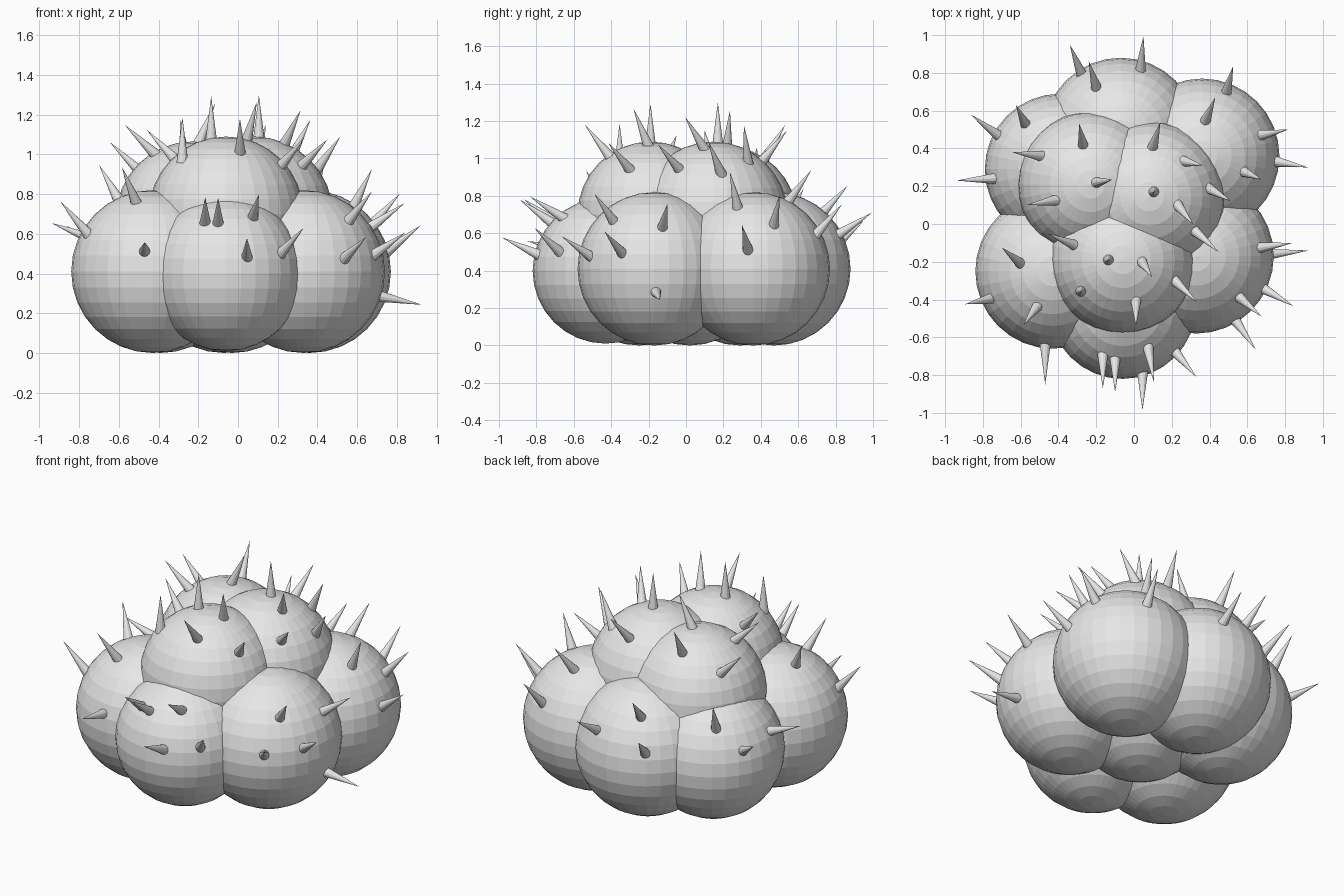
import bpy
from math import sqrt
from mathutils import Vector

SPIKE_LENGTH = 0.21
SPIKE_RADIUS = 0.03
SUNK = 0.02

default_cube = bpy.data.objects.get("Cube")
if default_cube:
    bpy.data.objects.remove(default_cube, do_unlink=True)

# Single pale grey colour
grey = bpy.data.materials.new("pale_grey")
grey.use_nodes = True
grey.diffuse_color = (0.8, 0.8, 0.8, 1)
shader = next(n for n in grey.node_tree.nodes if n.type == "BSDF_PRINCIPLED")
shader.inputs["Base Color"].default_value = grey.diffuse_color


def finish(name):
    """Name the newest object and give it the grey material."""
    obj = bpy.context.object
    obj.name = name
    obj.data.materials.append(grey)
    return obj


def add_spike(name, center, radius, x, y, lean_x, lean_y, side=1):
    """Cone standing on the ball above (or below) x, y and leaning outward."""
    dx, dy = x - center.x, y - center.y
    rise = sqrt(max(radius ** 2 - dx * dx - dy * dy, 0))
    base = Vector((x, y, center.z + side * rise))
    lift = sqrt(max(SPIKE_LENGTH ** 2 - lean_x ** 2 - lean_y ** 2, 0))
    direction = Vector((lean_x, lean_y, side * lift)).normalized()
    middle = base + direction * (SPIKE_LENGTH - SUNK) / 2
    bpy.ops.mesh.primitive_cone_add(
        vertices=12, radius1=SPIKE_RADIUS, radius2=0,
        depth=SPIKE_LENGTH + SUNK, location=middle,
        rotation=direction.to_track_quat("Z", "Y").to_euler())
    finish(name)


def add_lobe(name, center, radius, spikes=()):
    """Faceted ball with its own spikes: base x, base y, lean x, lean y."""
    center = Vector(center)
    bpy.ops.mesh.primitive_uv_sphere_add(
        segments=32, ring_count=16, radius=radius, location=center)
    finish(name + "_lobe")
    for spike in spikes:
        add_spike(name + "_spike", center, radius, *spike)


# Lower ring of lobes around a hidden core
add_lobe("core", (-0.03, 0.02, 0.4), 0.4)
add_lobe("front", (-0.06, -0.43, 0.4), 0.39, [
    (-.165, -.7, 0, -.17),
    (-.1, -.72, 0, -.17),
    (.075, -.66, .03, -.175),
    (.045, -.795, 0, -.19),
    (.22, -.68, .11, -.13)])
add_lobe("front_right", (-0.43, -0.25, 0.41), 0.41, [
    (-.605, -.205, -.095, .08),
    (-.76, -.395, -.135, -.03),
    (-.515, -.44, -.07, -.095),
    (-.47, -.645, 0, -.205)])
add_lobe("front_left", (0.33, -0.17, 0.41), 0.41, [
    (.56, -.39, .115, -.1),
    (.69, -.345, .155, -.09),
    (.54, -.515, .105, -.15),
    (.67, -.125, .17, .025),
    (.72, -.16, .205, .02, -1)])
add_lobe("back_left", (0.36, 0.36, 0.41), 0.41, [
    (.49, .7, .035, .135),
    (.38, .55, .05, .12),
    (.675, .47, .14, .03),
    (.755, .33, .165, -.03),
    (.585, .275, .09, -.04)])
add_lobe("back", (-0.07, 0.47, 0.41), 0.41, [
    (-.28, .8, -.06, .15),
    (-.2, .725, -.04, .14),
    (.035, .82, .015, .175)])
add_lobe("back_right", (-0.39, 0.29, 0.4), 0.4, [
    (-.575, .53, -.05, .1),
    (-.72, .47, -.145, .11),
    (-.745, .24, -.195, -.01)])

# Three lobes stacked on top
add_lobe("top_front", (-0.06, -0.19, 0.7), 0.39, [
    (-.32, -.11, -.14, .06),
    (-.135, -.19, 0, 0),
    (.045, -.205, .05, -.075),
    (.22, -.305, .115, -.11),
    (-.28, -.355, 0, 0),
    (.01, -.41, 0, -.13)])
add_lobe("top_left", (0.08, 0.145, 0.69), 0.4, [
    (.1, .41, .04, .13),
    (.27, .33, .095, -.02),
    (.4, .185, .115, -.065),
    (.105, .17, 0, 0),
    (.235, .095, .08, -.1),
    (.325, -.04, .125, -.11)])
add_lobe("top_right", (-0.23, 0.21, 0.68), 0.385, [
    (-.27, .42, -.02, .11),
    (-.495, .36, -.15, .02),
    (-.42, .125, -.15, -.025),
    (-.195, .22, .08, .015)])
